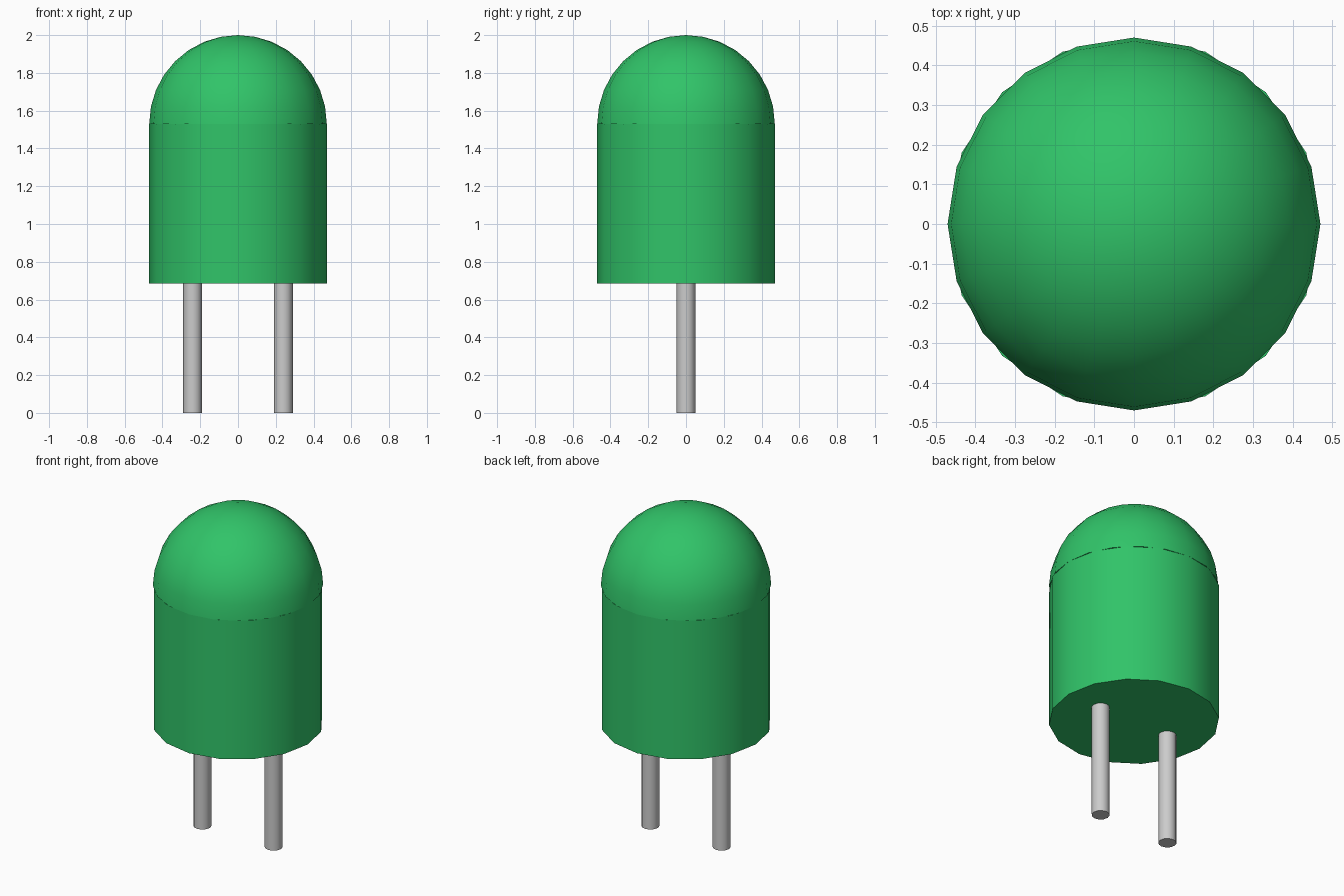
import bpy, bmesh
from math import radians, sin, cos, pi

if "Cube" in bpy.data.objects:
    bpy.data.objects.remove(bpy.data.objects["Cube"])

R, BASE, SHOULDER, TOP = 0.47, 0.685, 1.53, 2.0

green = bpy.data.materials.new("green_plastic")
green.diffuse_color = (0.03, 0.55, 0.14, 1)
green.use_nodes = True
green.node_tree.nodes["Principled BSDF"].inputs["Base Color"].default_value = green.diffuse_color


def finish(obj, name, mat=None):
    obj.name = name
    if mat:
        obj.data.materials.append(mat)
    bpy.ops.object.select_all(action='DESELECT')
    obj.select_set(True)
    bpy.context.view_layer.objects.active = obj
    bpy.ops.object.shade_smooth_by_angle(angle=radians(35))


def cylinder(name, x, radius, z0, z1, sides, mat=None):
    bpy.ops.mesh.primitive_cylinder_add(vertices=sides, radius=radius, depth=z1 - z0,
                                        location=(x, 0, (z0 + z1) / 2))
    finish(bpy.context.object, name, mat)


# Housing: 16-sided cylinder
cylinder("body", 0, R, BASE, SHOULDER, 16, green)

# Dome: 20-sided half sphere resting on the body, spun from a quarter arc
bm = bmesh.new()
rings = 8
arc = [bm.verts.new((0, 0, SHOULDER))]
for i in range(rings + 1):
    a = pi / 2 * i / rings
    arc.append(bm.verts.new((R * cos(a), 0, SHOULDER + (TOP - SHOULDER) * sin(a))))
edges = [bm.edges.new(pair) for pair in zip(arc, arc[1:])]
bmesh.ops.spin(bm, geom=arc + edges, cent=(0, 0, 0), axis=(0, 0, 1),
               angle=2 * pi, steps=20, use_merge=True)
bmesh.ops.remove_doubles(bm, verts=bm.verts, dist=1e-4)
bmesh.ops.recalc_face_normals(bm, faces=bm.faces)
mesh = bpy.data.meshes.new("dome")
bm.to_mesh(mesh)
bm.free()
dome = bpy.data.objects.new("dome", mesh)
bpy.context.collection.objects.link(dome)
finish(dome, "dome", green)

# Pair of metal leads
for side, x in (("left", -0.24), ("right", 0.24)):
    cylinder(side + "_lead", x, 0.05, 0, BASE + 0.02, 12)
